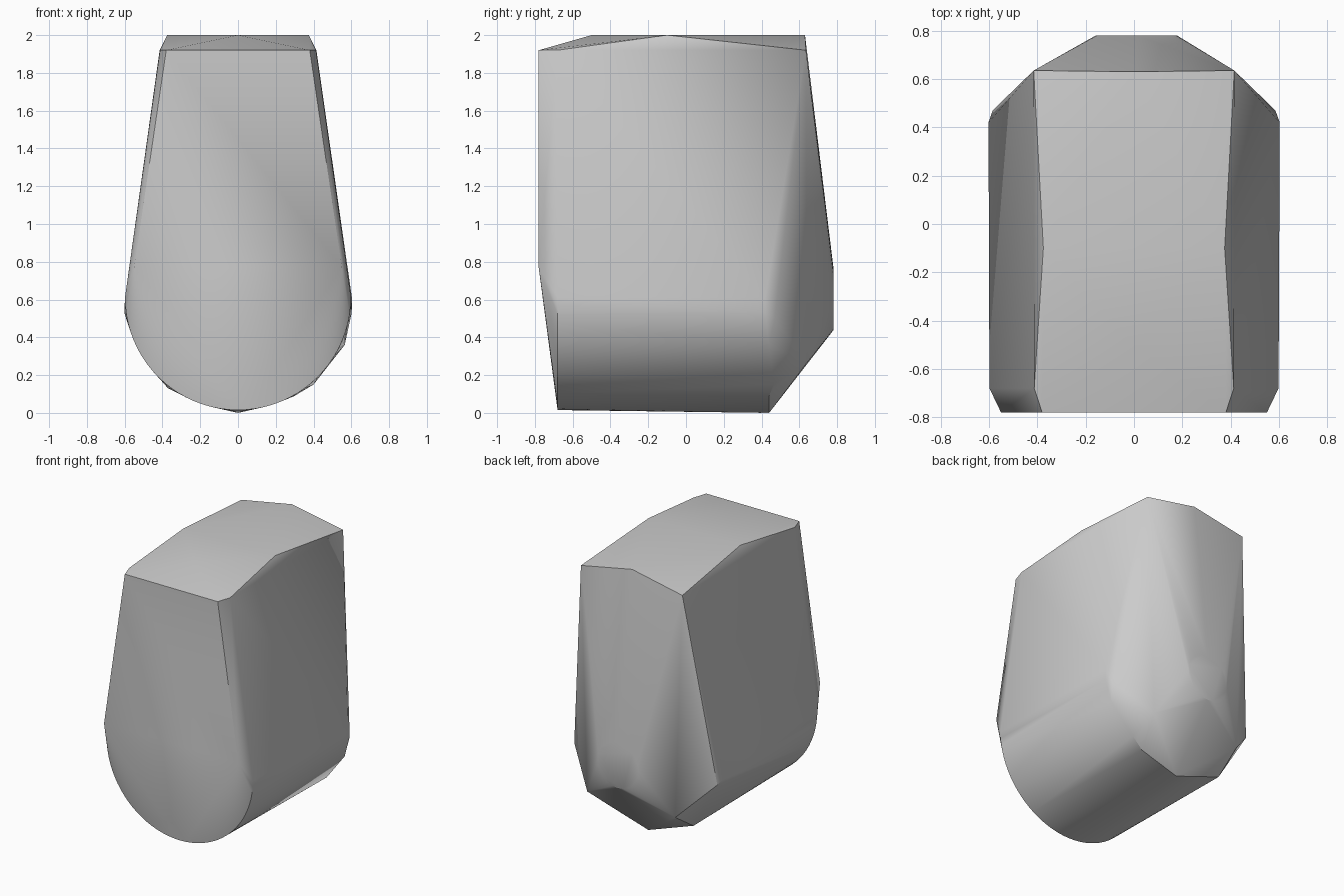
import bpy, bmesh
from math import sin, cos, pi, radians

cube = bpy.data.objects.get("Cube")
if cube:
    bpy.data.objects.remove(cube, do_unlink=True)


def arc(cx, y, cz, r, start, end, steps):
    """Points on an arc in a plane facing the front."""
    angles = [start + (end - start) * i / steps for i in range(steps + 1)]
    return [(cx + r * cos(a), y, cz + r * sin(a)) for a in angles]


def pair(x, y, z):
    return [(x, y, z), (-x, y, z)]


points = []

# Flat front plate with its bevelled side edges
points += pair(0.38, -0.78, 1.92) + pair(0.55, -0.78, 0.77)
points += pair(0.413, -0.68, 1.92)

# Rounded underside at the front
points += arc(0, -0.68, 0.613, 0.598, -pi, 0, 40)

# Gently crowned top
points += pair(0.375, -0.1, 2.0) + pair(0.415, 0.635, 1.92)
points += [(0, -0.5, 2.0), (0, 0.63, 2.0)]

# Round cap at the middle of the back
points += arc(0.01, 0.78, 0.605, 0.168, 0, 2 * pi, 24)

# Faceted lower back corners
points += pair(0.602, 0.42, 0.53) + pair(0.585, 0.47, 0.5)
points += pair(0.36, 0.64, 0.265)
points += [(0.603, 0.42, 0.61), (0.565, 0.44, 0.36), (0.4, 0.465, 0.15),
           (0.3, 0.44, 0.09), (0, 0.44, 0), (-0.37, 0.44, 0.13)]

# Wrap one tight shell around all the sections
bm = bmesh.new()
for p in points:
    bm.verts.new(p)
bmesh.ops.remove_doubles(bm, verts=bm.verts, dist=0.0005)
bmesh.ops.convex_hull(bm, input=bm.verts)
bmesh.ops.delete(bm, geom=[v for v in bm.verts if not v.link_faces], context="VERTS")
bmesh.ops.dissolve_limit(bm, angle_limit=radians(0.5), verts=bm.verts, edges=bm.edges)
bmesh.ops.recalc_face_normals(bm, faces=bm.faces)

mesh = bpy.data.meshes.new("body_shell")
bm.to_mesh(mesh)
bm.free()
body = bpy.data.objects.new("body_shell", mesh)
bpy.context.collection.objects.link(body)

# Plain grey finish
grey = bpy.data.materials.new("light_grey")
grey.use_nodes = True
colour = (0.6, 0.6, 0.6, 1)
grey.diffuse_color = colour
grey.node_tree.nodes["Principled BSDF"].inputs["Base Color"].default_value = colour
mesh.materials.append(grey)

# Soft shading with crisp corners
bpy.ops.object.select_all(action="DESELECT")
body.select_set(True)
bpy.context.view_layer.objects.active = body
bpy.ops.object.shade_smooth_by_angle(angle=radians(30))
